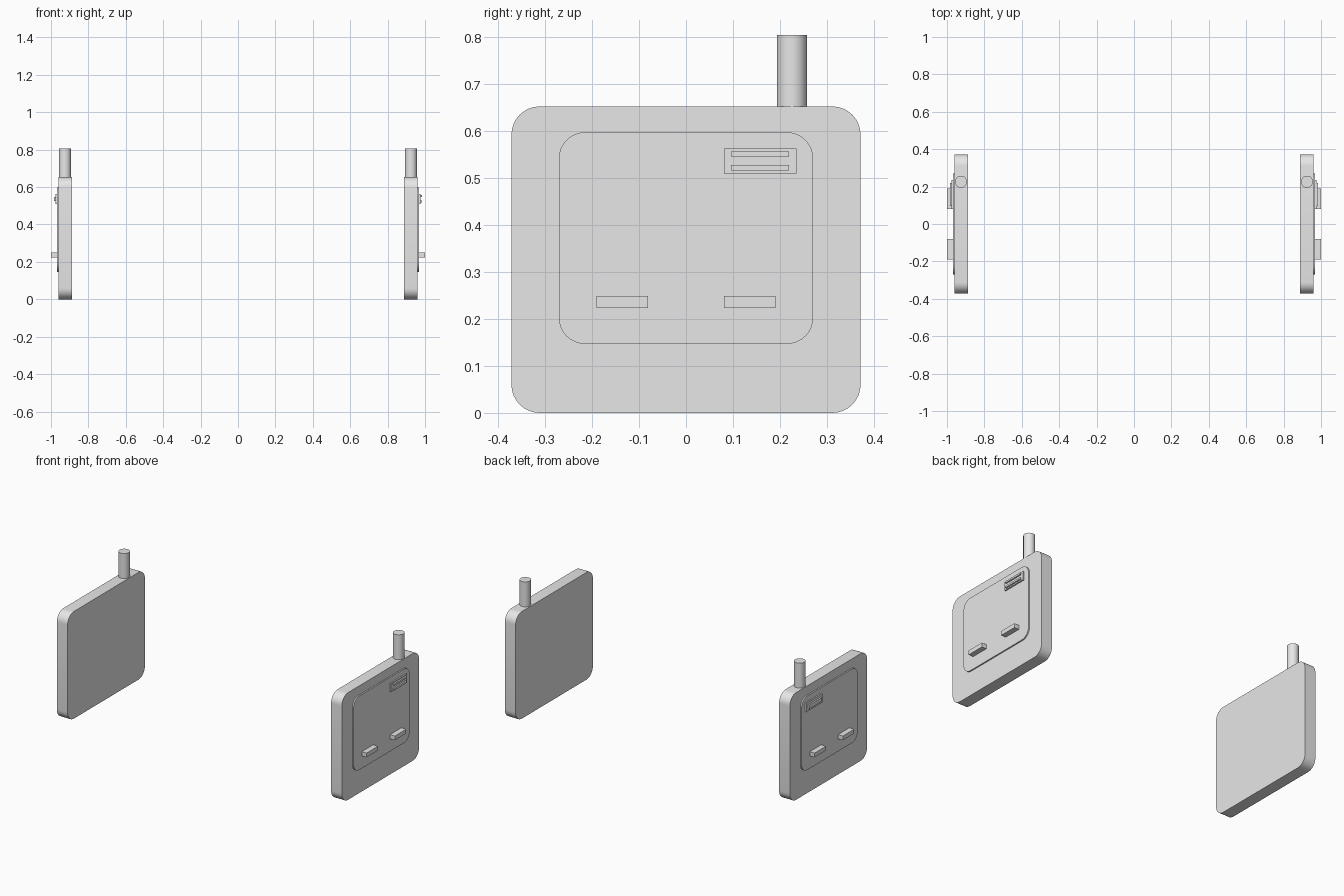
import bpy, bmesh, math

if "Cube" in bpy.data.objects:
    bpy.data.objects.remove(bpy.data.objects["Cube"])

grey = bpy.data.materials.new("grey")
grey.diffuse_color = (0.8, 0.8, 0.8, 1)
grey.use_nodes = True
grey.node_tree.nodes["Principled BSDF"].inputs["Base Color"].default_value = grey.diffuse_color


def finish(name, bm):
    bmesh.ops.recalc_face_normals(bm, faces=bm.faces[:])
    me = bpy.data.meshes.new(name)
    bm.to_mesh(me)
    bm.free()
    me.materials.append(grey)
    ob = bpy.data.objects.new(name, me)
    bpy.context.collection.objects.link(ob)
    bpy.context.view_layer.objects.active = ob
    ob.select_set(True)
    bpy.ops.object.shade_smooth_by_angle(angle=math.radians(35))
    ob.select_set(False)
    return ob


def slab(name, side, x0, x1, y0, y1, z0, z1, r=0.0, seg=8):
    """Plate standing in the YZ plane, with optional rounded corners."""
    pts = []
    if r:
        corners = [(y1 - r, z1 - r), (y0 + r, z1 - r), (y0 + r, z0 + r), (y1 - r, z0 + r)]
        for q, (cy, cz) in enumerate(corners):
            for i in range(seg + 1):
                a = (q + i / seg) * math.pi / 2
                pts.append((cy + r * math.cos(a), cz + r * math.sin(a)))
    else:
        pts = [(y1, z1), (y0, z1), (y0, z0), (y1, z0)]
    bm = bmesh.new()
    face = bm.faces.new([bm.verts.new((side * x0, y, z)) for y, z in pts])
    ext = bmesh.ops.extrude_face_region(bm, geom=[face])
    for v in ext["geom"]:
        if isinstance(v, bmesh.types.BMVert):
            v.co.x = side * x1
    return finish(name, bm)


def post(name, x, y, z0, z1, r):
    bm = bmesh.new()
    bmesh.ops.create_cone(bm, cap_ends=True, segments=32, radius1=r, radius2=r, depth=z1 - z0)
    bmesh.ops.translate(bm, vec=(x, y, (z0 + z1) / 2), verts=bm.verts[:])
    return finish(name, bm)


for side, tag in ((1, "right"), (-1, "left")):
    # Main panel with raised cover and antenna
    slab(f"{tag}_panel", side, 0.888, 0.96, -0.372, 0.372, 0.0, 0.653, 0.06)
    slab(f"{tag}_cover", side, 0.955, 0.968, -0.271, 0.271, 0.147, 0.598, 0.056)
    post(f"{tag}_antenna", side * 0.925, 0.226, 0.64, 0.805, 0.032)
    # Two pegs low on the cover
    for n, y in enumerate((-0.136, 0.136)):
        slab(f"{tag}_peg_{n + 1}", side, 0.96, 1.0, y - 0.055, y + 0.055, 0.223, 0.249)
    # Small plate with slats: two on the right, one on the left
    slab(f"{tag}_vent_plate", side, 0.96, 0.976, 0.081, 0.235, 0.51, 0.563)
    slats = ((0.517, 0.528), (0.546, 0.557)) if side > 0 else ((0.525, 0.548),)
    for n, (z0, z1) in enumerate(slats):
        slab(f"{tag}_slat_{n + 1}", side, 0.97, 0.985, 0.096, 0.22, z0, z1)
